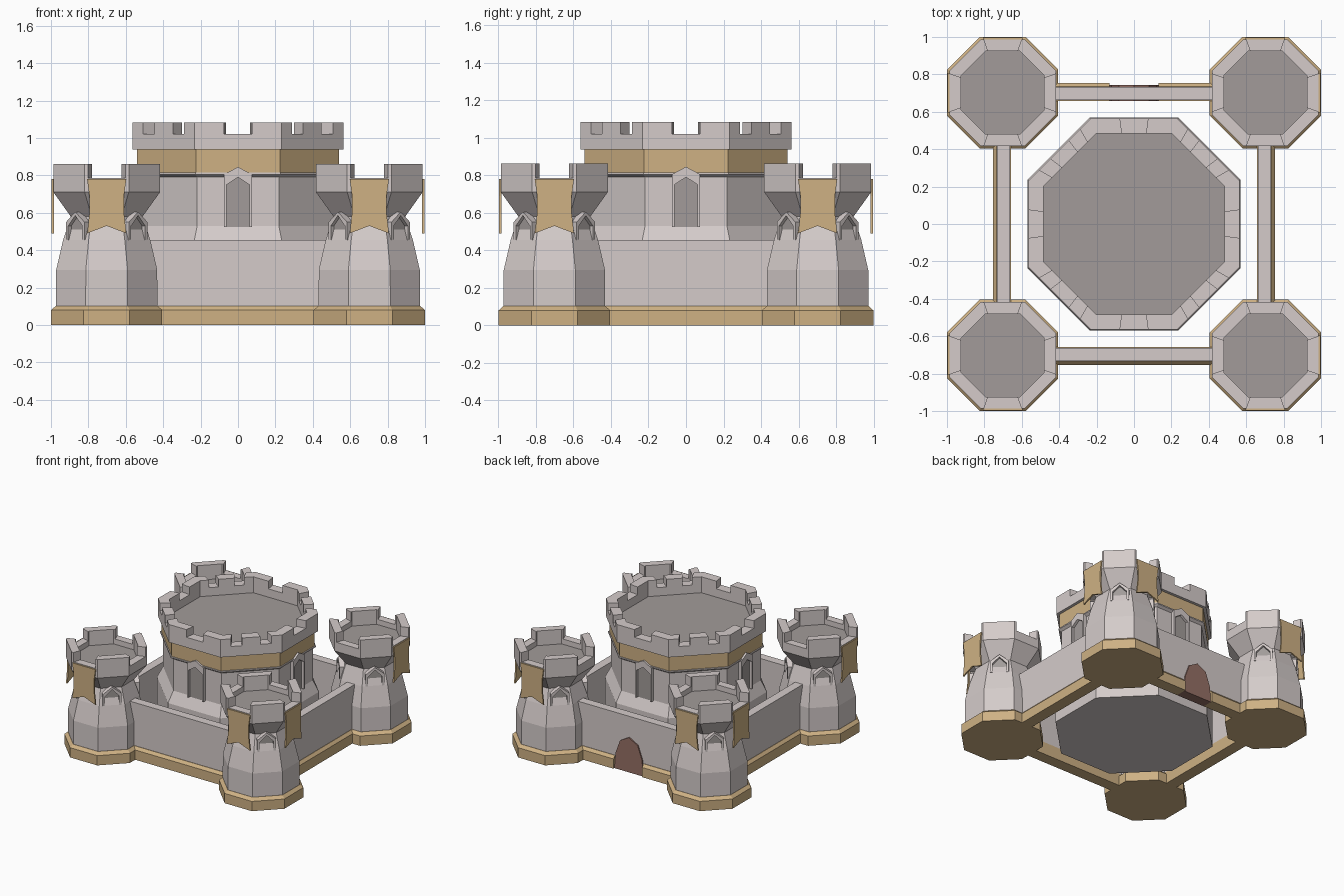
import bpy, bmesh, math
from mathutils import Matrix, Vector

if "Cube" in bpy.data.objects:
    bpy.data.objects.remove(bpy.data.objects["Cube"])

T = math.tan(math.radians(22.5))


def material(name, rgb):
    m = bpy.data.materials.new(name)
    m.diffuse_color = (*rgb, 1)
    m.use_nodes = True
    m.node_tree.nodes["Principled BSDF"].inputs["Base Color"].default_value = m.diffuse_color
    return m


STONE = material("stone", (0.66, 0.60, 0.59))
FLOOR = material("dark_stone", (0.36, 0.33, 0.32))
GOLD = material("ochre", (0.62, 0.44, 0.23))
DOOR = material("door_wood", (0.30, 0.16, 0.13))


def finish(name, bm, mat):
    bmesh.ops.recalc_face_normals(bm, faces=bm.faces)
    me = bpy.data.meshes.new(name)
    bm.to_mesh(me)
    bm.free()
    me.materials.append(mat)
    ob = bpy.data.objects.new(name, me)
    bpy.context.collection.objects.link(ob)
    return ob


def oct_point(k, frac, a):
    """Point on side k of an octagon with apothem a; frac -1..1 along the side."""
    t = math.radians(45 * k)
    n, u = Vector((math.cos(t), math.sin(t))), Vector((-math.sin(t), math.cos(t)))
    return n * a + u * (frac * a * T)


def octagon(name, profile, centre, mat):
    """Stack of octagonal rings (apothem, z), capped at both ends."""
    bm = bmesh.new()
    c = Vector(centre)
    rings = [[bm.verts.new((*(c + oct_point(k, 1, a)), z)) for k in range(8)]
             for a, z in profile]
    for r, s in zip(rings, rings[1:]):
        for i in range(8):
            j = (i + 1) % 8
            bm.faces.new((r[i], r[j], s[j], s[i]))
    bm.faces.new(rings[0])
    bm.faces.new(rings[-1])
    return finish(name, bm, mat)


def prism(name, outline, lo, hi, mat, matrix=Matrix()):
    """Extrude a 2D outline from lo to hi along local z."""
    bm = bmesh.new()
    a = [bm.verts.new(matrix @ Vector((x, y, lo))) for x, y in outline]
    b = [bm.verts.new(matrix @ Vector((x, y, hi))) for x, y in outline]
    bm.faces.new(a)
    bm.faces.new(b)
    for i in range(len(a)):
        j = (i + 1) % len(a)
        bm.faces.new((a[i], a[j], b[j], b[i]))
    return finish(name, bm, mat)


def facing(k, centre=(0, 0)):
    """Local axes: along the side, up, outward from side k."""
    t = math.radians(45 * k)
    c, s = math.cos(t), math.sin(t)
    return Matrix(((-s, 0, c, centre[0]), (c, 0, s, centre[1]), (0, 1, 0, 0), (0, 0, 0, 1)))


def merlon(name, path, outer, inner, z0, z1, centre):
    c = Vector(centre)
    pts = [c + oct_point(k, f, outer) for k, f in path]
    pts += [c + oct_point(k, f, inner) for k, f in reversed(path)]
    prism(name, pts, z0, z1, STONE)


def window(name, w, z0, shoulder, peak, t, drop, lo, hi, glass, m):
    """Gabled stone surround with a recessed dark panel."""
    i, s, p = w - t, shoulder - drop, peak - drop
    prism(name + "_frame", [(-w, z0), (-w, shoulder), (0, peak), (w, shoulder), (w, z0),
                            (i, z0), (i, s), (0, p), (-i, s), (-i, z0)], lo, hi, STONE, m)
    prism(name + "_panel", [(-i, z0), (i, z0), (i, s), (0, p), (-i, s)], lo, glass, FLOOR, m)


# Corner towers
for sx in (-1, 1):
    for sy in (-1, 1):
        c = (0.702 * sx, 0.702 * sy)
        octagon("tower_plinth", [(0.297, 0), (0.297, 0.08), (0.272, 0.102)], c, GOLD)
        octagon("tower_body", [(0.271, 0.09), (0.270, 0.295), (0.233, 0.455), (0.192, 0.58),
                               (0.285, 0.71), (0.285, 0.785), (0.222, 0.785), (0.222, 0.735)], c, STONE)
        octagon("tower_floor", [(0.222, 0.735), (0.222, 0.742)], c, FLOOR)
        for k in (1, 3, 5, 7):
            merlon("tower_merlon", [(k - 1, 0.85), (k, -1), (k, 1), (k + 1, -0.85)],
                   0.285, 0.222, 0.785, 0.862, c)
            window("tower_window", 0.07, 0.455, 0.55, 0.605, 0.017, 0.02,
                   0.14, 0.238, 0.215, facing(k, c))
        # Banners hang on the two outward sides
        for k in (0 if sx > 0 else 4, 2 if sy > 0 else 6):
            prism("banner", [(-0.105, 0.78), (-0.092, 0.69), (-0.092, 0.60), (-0.105, 0.49),
                             (0, 0.53), (0.105, 0.49), (0.092, 0.60), (0.092, 0.69),
                             (0.105, 0.78)], 0.283, 0.295, GOLD, facing(k, c))

# Curtain walls with outer plinths, the back one split by the gate
swap = Matrix(((0, 0, 1, 0), (0, 1, 0, 0), (1, 0, 0, 0), (0, 0, 0, 1)))
for k in (0, 2, 4, 6):
    m = facing(k)
    prism("curtain_wall", [(-0.5, 0.01), (0.5, 0.01), (0.5, 0.455), (-0.5, 0.455)],
          0.662, 0.732, STONE, m)
    spans = [(-0.5, -0.13), (0.13, 0.5)] if k == 2 else [(-0.5, 0.5)]
    for lo, hi in spans:
        prism("wall_plinth", [(0.658, 0), (0.755, 0), (0.755, 0.08), (0.735, 0.102), (0.658, 0.102)],
              lo, hi, GOLD, m @ swap)
prism("gate_door", [(-0.13, 0), (0.13, 0), (0.12, 0.13), (0.08, 0.24), (0, 0.285),
                    (-0.08, 0.24), (-0.12, 0.13)], 0.658, 0.742, DOOR, facing(2))

# Central keep
O = (0, 0)
octagon("keep_body", [(0.57, 0), (0.57, 0.44), (0.527, 0.53), (0.527, 0.79),
                      (0.548, 0.805), (0.548, 0.815), (0.50, 0.815)], O, STONE)
octagon("keep_band", [(0.54, 0.81), (0.54, 0.94)], O, GOLD)
octagon("keep_parapet", [(0.563, 0.937), (0.563, 1.02), (0.485, 1.02), (0.485, 0.945)], O, STONE)
octagon("keep_floor", [(0.485, 0.945), (0.485, 0.952)], O, FLOOR)
for k in (0, 2, 4, 6):
    window("keep_window", 0.075, 0.525, 0.805, 0.845, 0.014, 0.055, 0.5, 0.556, 0.535, facing(k))
    for path in ([(k + 1, -0.3), (k + 1, 0.3)],
                 [(k, 0.32), (k, 1), (k + 1, -0.66)],
                 [(k + 1, 0.66), (k + 1, 1), (k + 2, -0.32)]):
        merlon("keep_merlon", path, 0.563, 0.485, 1.02, 1.083, O)
